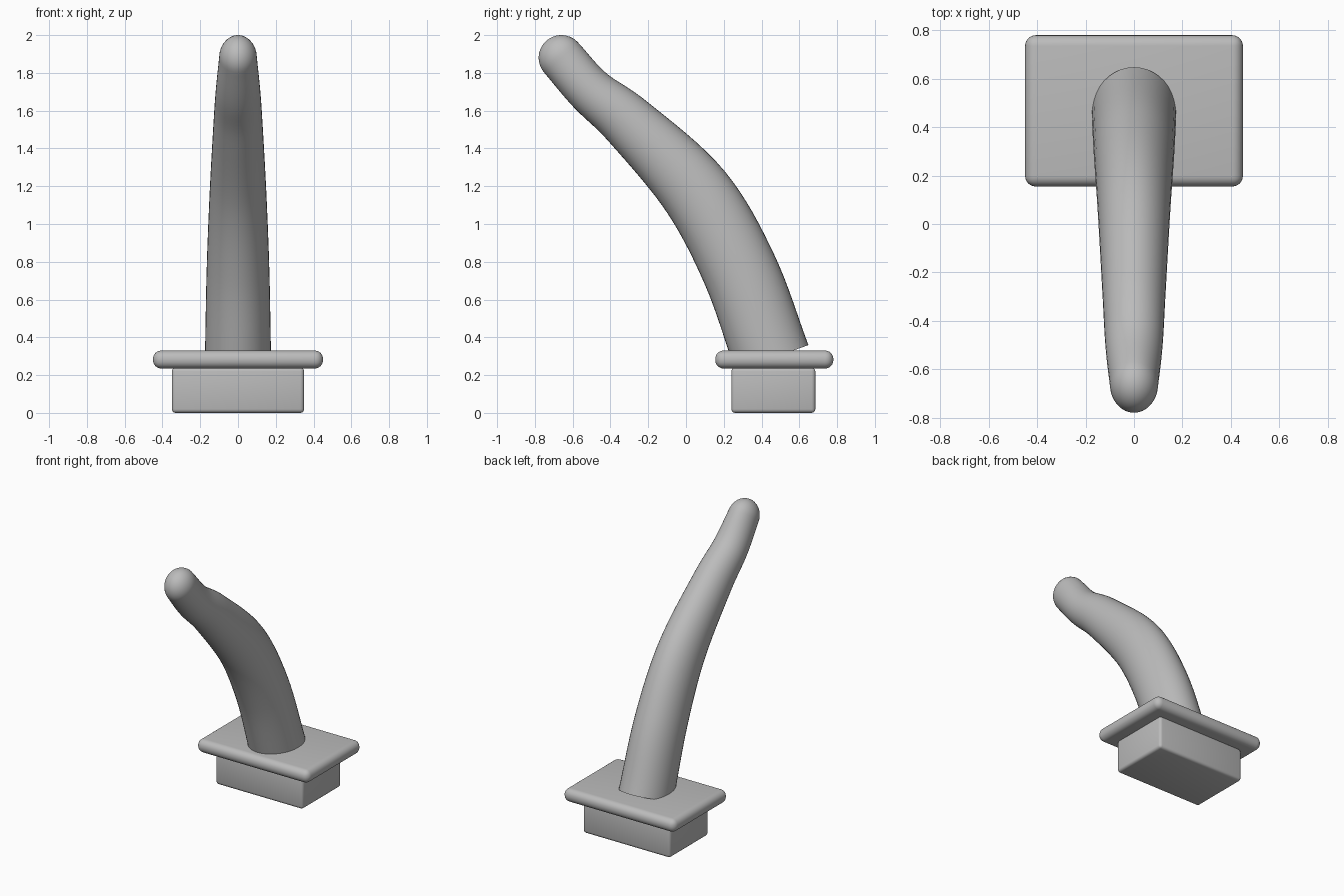
import bpy
import bmesh
import math
from mathutils import Vector

cube = bpy.data.objects.get("Cube")
if cube:
    bpy.data.objects.remove(cube)

grey = bpy.data.materials.new("plain grey")
grey.use_nodes = True
grey.diffuse_color = (0.5, 0.5, 0.5, 1)
grey.node_tree.nodes["Principled BSDF"].inputs["Base Color"].default_value = (0.5, 0.5, 0.5, 1)


def finish(name, bm, angle):
    mesh = bpy.data.meshes.new(name)
    bmesh.ops.recalc_face_normals(bm, faces=bm.faces)
    bm.to_mesh(mesh)
    bm.free()
    obj = bpy.data.objects.new(name, mesh)
    bpy.context.collection.objects.link(obj)
    mesh.materials.append(grey)
    bpy.ops.object.select_all(action="DESELECT")
    obj.select_set(True)
    bpy.context.view_layer.objects.active = obj
    bpy.ops.object.shade_smooth_by_angle(angle=math.radians(angle))
    return obj


def rounded_box(name, low, high, radius, segments):
    low, high = Vector(low), Vector(high)
    bm = bmesh.new()
    bmesh.ops.create_cube(bm, size=1)
    for v in bm.verts:
        v.co = (low + high) / 2 + v.co * (high - low)
    bmesh.ops.bevel(bm, geom=bm.edges[:], offset=radius, segments=segments,
                    profile=0.5, affect="EDGES")
    return finish(name, bm, 40)


def spline(points, steps):
    """Catmull-Rom samples through the points."""
    pts = [points[0] * 2 - points[1]] + points + [points[-1] * 2 - points[-2]]
    out = []
    for a, b, c, d in zip(pts, pts[1:], pts[2:], pts[3:]):
        for i in range(steps):
            t = i / steps
            out.append(b + (c - a) * (t / 2) + (a * 2 - b * 5 + c * 4 - d) * (t * t / 2)
                       + (b * 3 - a - c * 3 + d) * (t ** 3 / 2))
    return out + [points[-1]]


# Base block and flange plate
rounded_box("base_block", (-0.35, 0.24, 0), (0.35, 0.685, 0.24), 0.02, 3)
rounded_box("flange_plate", (-0.45, 0.155, 0.235), (0.45, 0.78, 0.33), 0.044, 6)

# Lever stations: y, z, sideways radius, radius in the bending plane
stations = [Vector(s) for s in (
    (0.455, 0.29, 0.175, 0.205), (0.285, 0.755, 0.166, 0.2),
    (0.054, 1.167, 0.15, 0.188), (-0.295, 1.53, 0.13, 0.148),
    (-0.505, 1.705, 0.118, 0.125), (-0.66, 1.88, 0.1, 0.12))]
path = spline(stations, 8)
SIDES = 40
bm = bmesh.new()


def ring(centre, tangent, rx, rp):
    across = Vector((0, tangent.z, -tangent.y))
    verts = []
    for i in range(SIDES):
        a = math.tau * i / SIDES
        verts.append(bm.verts.new(centre + Vector((rx * math.cos(a), 0, 0))
                                  + across * (rp * math.sin(a))))
    return verts


rings = []
for i, p in enumerate(path):
    d = path[min(i + 1, len(path) - 1)] - path[max(i - 1, 0)]
    tangent = Vector((0, d[0], d[1])).normalized()
    rings.append(ring(Vector((0, p[0], p[1])), tangent, p[2], p[3]))

# Rounded lever tip
tip, end = Vector((0, path[-1][0], path[-1][1])), path[-1]
for i in range(1, 10):
    a = math.pi / 2 * i / 10
    rings.append(ring(tip + tangent * (end[3] * math.sin(a)), tangent,
                      end[2] * math.cos(a), end[3] * math.cos(a)))
pole = bm.verts.new(tip + tangent * end[3])

for low, high in zip(rings, rings[1:]):
    for i in range(SIDES):
        j = (i + 1) % SIDES
        bm.faces.new((low[i], low[j], high[j], high[i]))
for i in range(SIDES):
    bm.faces.new((rings[-1][i], rings[-1][(i + 1) % SIDES], pole))
bm.faces.new(rings[0])
finish("lever", bm, 40)
